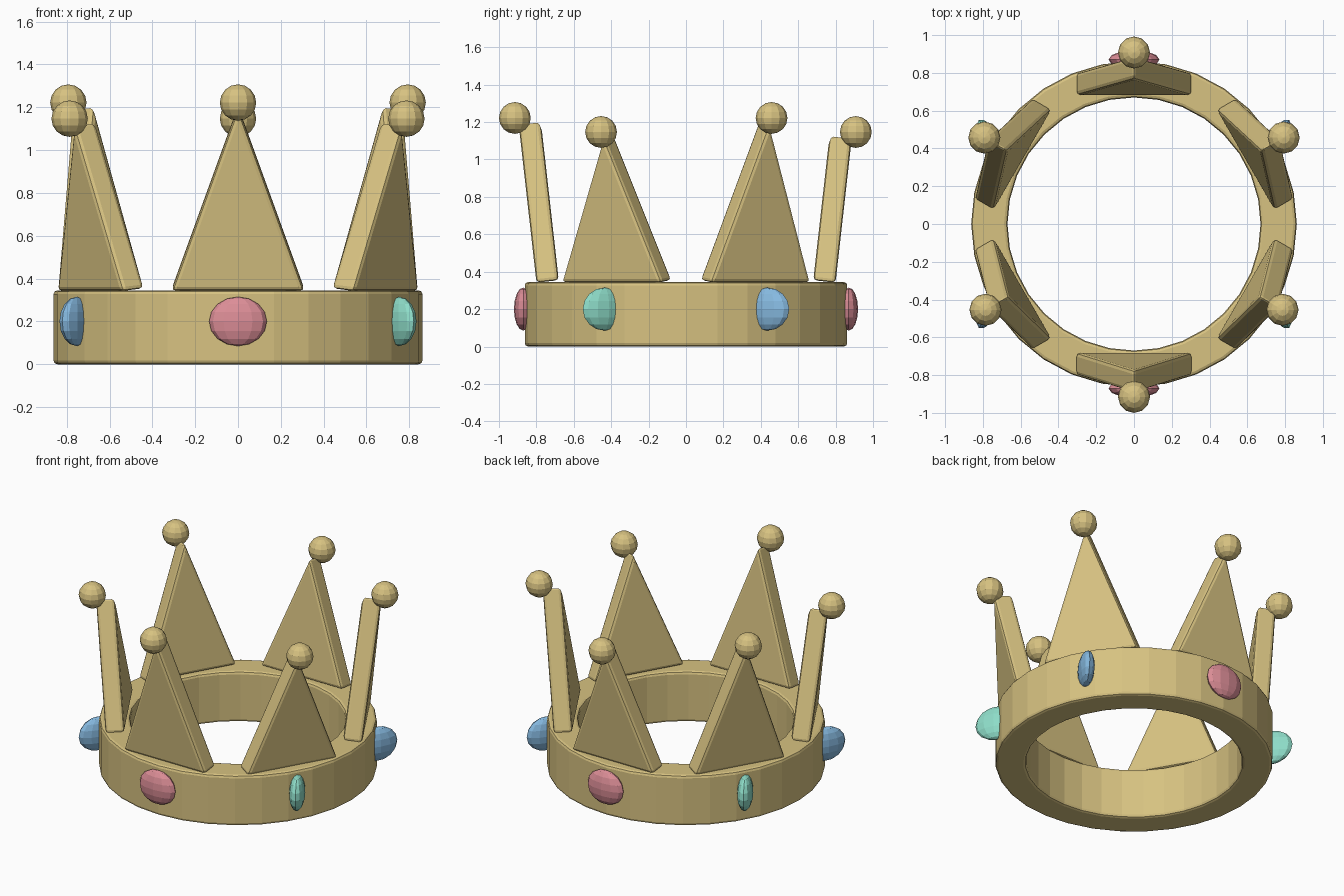
import bpy, bmesh, math
from mathutils import Matrix

if "Cube" in bpy.data.objects:
    bpy.data.objects.remove(bpy.data.objects["Cube"])


def material(name, rgb):
    m = bpy.data.materials.new(name)
    m.diffuse_color = (*rgb, 1)
    m.use_nodes = True
    m.node_tree.nodes["Principled BSDF"].inputs["Base Color"].default_value = m.diffuse_color
    return m


GOLD = material("gold", (0.68, 0.54, 0.22))
PINK = material("pink_gem", (0.72, 0.27, 0.31))
GREEN = material("green_gem", (0.27, 0.72, 0.58))
BLUE = material("blue_gem", (0.24, 0.49, 0.75))


def make(name, bm, mat, bevel=0):
    bmesh.ops.recalc_face_normals(bm, faces=bm.faces)
    mesh = bpy.data.meshes.new(name)
    bm.to_mesh(mesh)
    bm.free()
    mesh.materials.append(mat)
    ob = bpy.data.objects.new(name, mesh)
    bpy.context.collection.objects.link(ob)
    if bevel:
        mod = ob.modifiers.new("soft_edges", 'BEVEL')
        mod.width = bevel
        mod.segments = 2
        mod.limit_method = 'ANGLE'
        mod.angle_limit = math.radians(30)
    return ob


def band(sides=32, outer=0.862, inner=0.67, height=0.345):
    # Square-section hoop
    bm = bmesh.new()
    rings = []
    for i in range(sides):
        a = 2 * math.pi * i / sides
        rings.append([bm.verts.new((r * math.cos(a), r * math.sin(a), z))
                      for r, z in ((outer, 0), (outer, height), (inner, height), (inner, 0))])
    for i in range(sides):
        p, q = rings[i], rings[(i + 1) % sides]
        for k in range(4):
            n = (k + 1) % 4
            bm.faces.new((p[k], q[k], q[n], p[n]))
    make("band", bm, GOLD, 0.018)


def spike(name, angle, length, half=0.31, thick=0.06):
    # Triangular plate, leaning outward (local x is radial)
    bm = bmesh.new()
    tri = ((-half, 0), (half, 0), (0, length))
    back, front = [[bm.verts.new((x, y, z)) for y, z in tri] for x in (-thick, thick)]
    bm.faces.new(back)
    bm.faces.new(front)
    for k in range(3):
        n = (k + 1) % 3
        bm.faces.new((back[k], back[n], front[n], front[k]))
    bm.transform(Matrix.Rotation(angle, 4, 'Z') @ Matrix.Translation((0.74, 0, 0.348))
                 @ Matrix.Rotation(0.112, 4, 'Y'))
    make(name, bm, GOLD, 0.02)


def ellipsoid(name, mat, angle, dist, z, size, turn):
    bm = bmesh.new()
    bmesh.ops.create_uvsphere(bm, u_segments=12, v_segments=8, radius=1)
    place = Matrix.Translation((dist * math.cos(angle), dist * math.sin(angle), z))
    bm.transform(place @ Matrix.Rotation(turn, 4, 'Z') @ Matrix.Diagonal((*size, 1)))
    make(name, bm, mat)


band()
for i in range(6):
    a = math.radians(-90 + 60 * i)
    tall = i % 2 == 0
    spike(f"spike_{i + 1}", a, 0.86 if tall else 0.785)
    ellipsoid(f"spike_ball_{i + 1}", GOLD, a, 0.915 if tall else 0.908,
              1.222 if tall else 1.147, (0.085,) * 3, 0)
    # Gems repeat in three colours; side ones sit turned across the band
    ellipsoid(f"gem_{i + 1}", (PINK, GREEN, BLUE)[i % 3], a, 0.87, 0.2,
              (0.05, 0.135, 0.115), -a)
